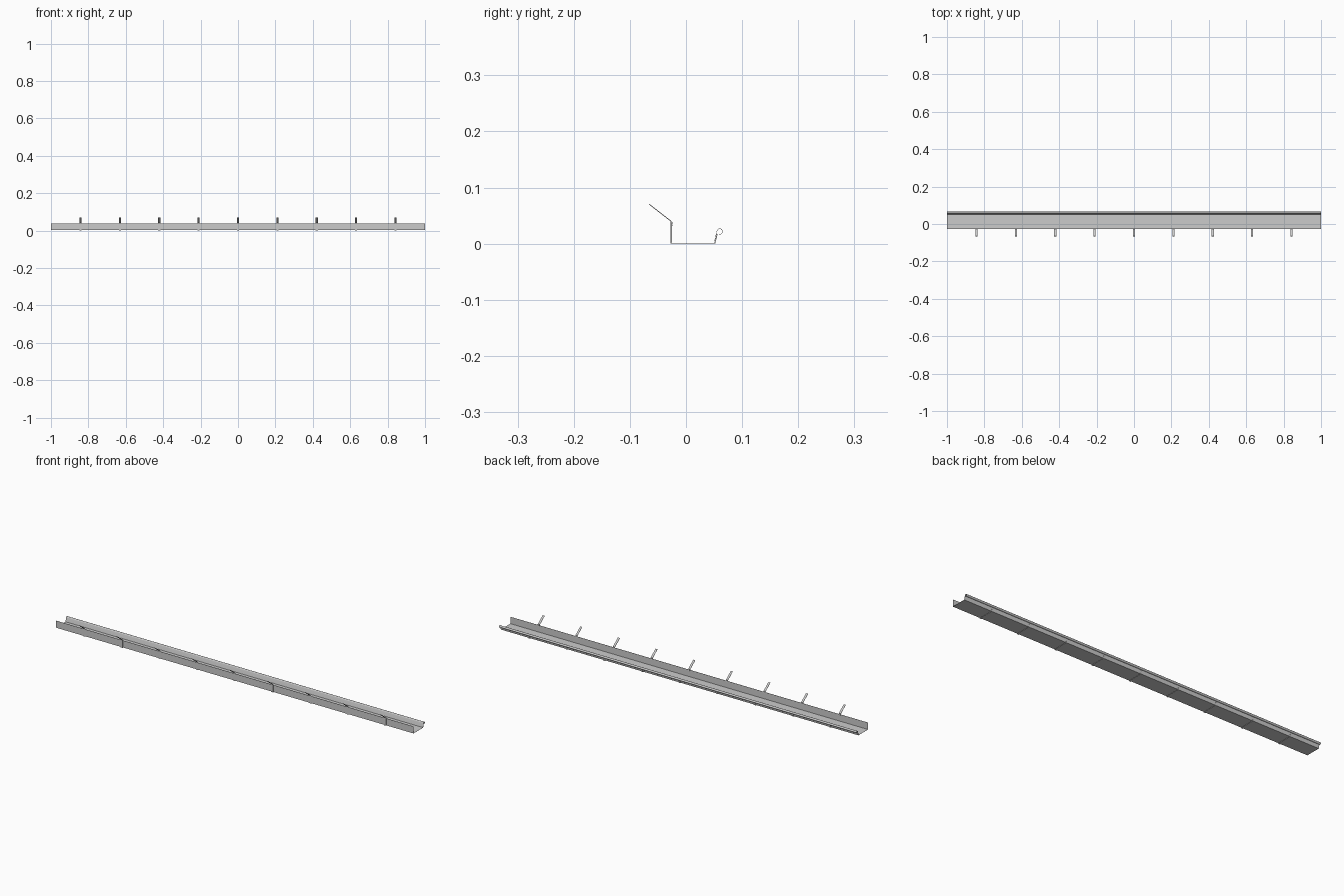
import bpy, math
from mathutils import Vector

if "Cube" in bpy.data.objects:
    bpy.data.objects.remove(bpy.data.objects["Cube"])


def ribbon(name, pts, thick, width, x=0.0):
    """Thin sheet following a y-z path, extruded along x."""
    pts = [Vector(p) for p in pts]
    left, right = [], []
    for i, p in enumerate(pts):
        d1 = (p - pts[i - 1]).normalized() if i > 0 else None
        d2 = (pts[i + 1] - p).normalized() if i < len(pts) - 1 else None
        d1, d2 = d1 or d2, d2 or d1
        n1, n2 = Vector((-d1.y, d1.x)), Vector((-d2.y, d2.x))
        m = (n1 + n2).normalized()
        off = m * (thick / 2 / max(m.dot(n1), 0.4))
        left.append(p + off)
        right.append(p - off)
    n = len(pts)
    verts = []
    for sx in (x - width / 2, x + width / 2):
        verts += [(sx, q.x, q.y) for q in left + right]
    k = 2 * n
    faces = [(0, n, k + n, k), (n - 1, k + n - 1, k + 2 * n - 1, 2 * n - 1)]
    for i in range(n - 1):
        faces += [(i, k + i, k + i + 1, i + 1),
                  (n + i, n + i + 1, k + n + i + 1, k + n + i),
                  (i, i + 1, n + i + 1, n + i),
                  (k + i, k + n + i, k + n + i + 1, k + i + 1)]
    me = bpy.data.meshes.new(name)
    me.from_pydata(verts, [], faces)
    ob = bpy.data.objects.new(name, me)
    bpy.context.collection.objects.link(ob)
    bpy.context.view_layer.objects.active = ob
    ob.select_set(True)
    # consistent outward normals
    bpy.ops.object.mode_set(mode='EDIT')
    bpy.ops.mesh.select_all(action='SELECT')
    bpy.ops.mesh.normals_make_consistent(inside=False)
    bpy.ops.object.mode_set(mode='OBJECT')
    bpy.ops.object.shade_smooth_by_angle(angle=math.radians(35))
    ob.select_set(False)
    return ob


def arc(cy, cz, r, a0, a1, n):
    return [(cy + r * math.cos(math.radians(a0 + (a1 - a0) * i / n)),
             cz + r * math.sin(math.radians(a0 + (a1 - a0) * i / n))) for i in range(n + 1)]


# box gutter: back wall, floor, leaning lip and rolled bead
gutter = [(-0.0255, 0.037), (-0.0255, 0.002), (0.0505, 0.002), (0.0545, 0.02)]
gutter += arc(0.0602, 0.0217, 0.005, 165, -110, 14)
ribbon("gutter", gutter, 0.0008, 2.0)

# bracket straps wrapping the gutter, with sloping arm and back tab
strap = [(-0.0655, 0.0702), (-0.0267, 0.040), (-0.0267, 0.0007),
         (0.0516, 0.0007), (0.0556, 0.0175)]
tab = [(-0.0267, 0.0378), (-0.0245, 0.0378), (-0.0238, 0.0315)]
for i in range(-4, 5):
    ribbon("bracket_strap", strap, 0.0014, 0.011, i * 0.2105)
    ribbon("bracket_tab", tab, 0.0008, 0.008, i * 0.2105)
